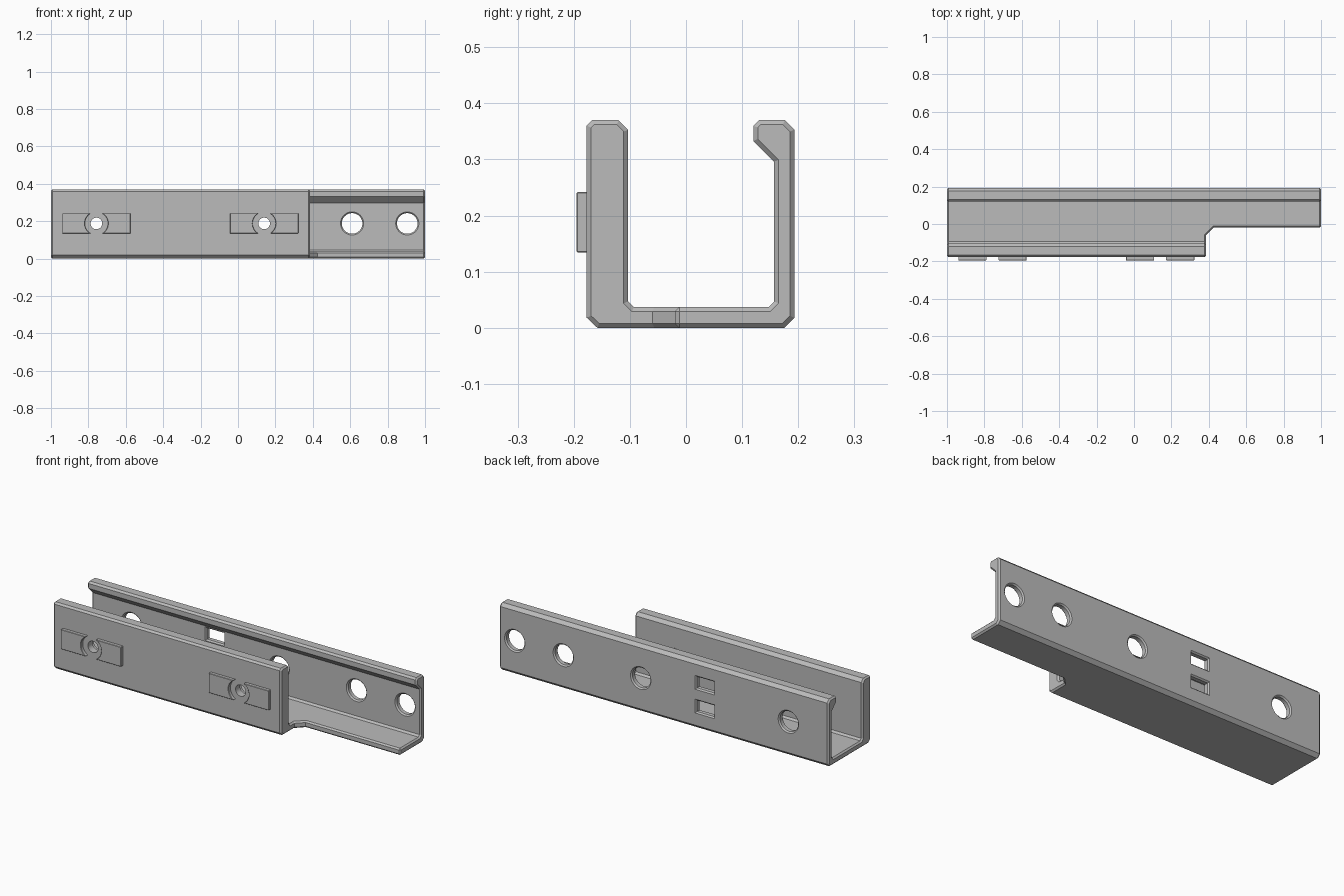
import bpy, bmesh, math

cube = bpy.data.objects.get("Cube")
if cube:
    bpy.data.objects.remove(cube, do_unlink=True)

steel = bpy.data.materials.new("plain grey metal")
GREY = (0.5, 0.5, 0.5, 1)
steel.diffuse_color = GREY
steel.use_nodes = True
steel.node_tree.nodes["Principled BSDF"].inputs["Base Color"].default_value = GREY


def make_object(name, bm):
    bmesh.ops.recalc_face_normals(bm, faces=bm.faces)
    mesh = bpy.data.meshes.new(name)
    bm.to_mesh(mesh)
    bm.free()
    mesh.materials.append(steel)
    ob = bpy.data.objects.new(name, mesh)
    bpy.context.collection.objects.link(ob)
    return ob


def loft(bm, rings):
    """Closed solid through rings of matching points."""
    loops = [[bm.verts.new(p) for p in ring] for ring in rings]
    for a, b in zip(loops, loops[1:]):
        for i in range(len(a)):
            j = (i + 1) % len(a)
            bm.faces.new((a[i], a[j], b[j], b[i]))
    bm.faces.new(loops[0])
    bm.faces.new(loops[-1])


def apply(ob, kind, **settings):
    mod = ob.modifiers.new(kind.lower(), kind)
    for key, value in settings.items():
        setattr(mod, key, value)
    bpy.context.view_layer.objects.active = ob
    bpy.ops.object.modifier_apply(modifier=mod.name)


def cut(ob, cutter):
    apply(ob, 'BOOLEAN', operation='DIFFERENCE', solver='EXACT', object=cutter)
    bpy.data.objects.remove(cutter, do_unlink=True)


def chamfer(ob, width):
    apply(ob, 'BEVEL', width=width, segments=1, limit_method='ANGLE',
          angle_limit=math.radians(60), use_clamp_overlap=True)


def round_cutter(bm, x, z, steps):
    """Turned cutter along y; steps are (y, radius)."""
    n = 40
    loft(bm, [[(x + r * math.cos(i * math.tau / n), y, z + r * math.sin(i * math.tau / n))
               for i in range(n)] for y, r in steps])


def slot_cutter(bm, x, z, steps):
    """Rectangular cutter along y; steps are (y, half width, half height)."""
    loft(bm, [[(x - w, y, z - h), (x + w, y, z - h), (x + w, y, z + h), (x - w, y, z + h)]
              for y, w, h in steps])


FRONT, FRONT_IN = -0.177, -0.103
BACK_IN, BACK = 0.157, 0.193
MID = 0.188
MOUNTS = (-0.757, 0.14)

# Channel: hooked U section run along x
section = [
    (-0.158, 0), (0.175, 0), (BACK, 0.018), (BACK, 0.353), (0.176, 0.37),
    (0.13, 0.37), (0.12, 0.36), (0.12, 0.333), (BACK_IN, 0.296),
    (BACK_IN, 0.047), (0.147, 0.037), (-0.093, 0.037), (FRONT_IN, 0.047),
    (FRONT_IN, 0.353), (-0.12, 0.37), (-0.167, 0.37), (FRONT, 0.36), (FRONT, 0.018)]
bm = bmesh.new()
loft(bm, [[(x, y, z) for y, z in section] for x in (-1, 1)])
channel = make_object("channel", bm)

# Front wall and floor are cut back at one end
step = [(0.385, -0.4), (1.2, -0.4), (1.2, -0.02), (0.425, -0.02), (0.385, -0.06)]
bm = bmesh.new()
loft(bm, [[(x, y, z) for x, y in step] for z in (-0.2, 0.6)])
cut(channel, make_object("step_cutter", bm))
chamfer(channel, 0.008)

# Back wall holes and slots with chamfered rims, front screw holes
bm = bmesh.new()
c, e = 0.007, 0.01
for x in (*MOUNTS, 0.61, 0.905):
    r = 0.055
    round_cutter(bm, x, MID, [(BACK_IN - e, r + c + e), (BACK_IN + c, r),
                              (BACK - c, r), (BACK + e, r + c + e)])
for z in (MID - 0.065, MID + 0.065):
    w, h = 0.052, 0.031
    slot_cutter(bm, -0.25, z, [
        (BACK_IN - e, w + c + e, h + c + e), (BACK_IN + c, w, h),
        (BACK - c, w, h), (BACK + e, w + c + e, h + c + e)])
for x in MOUNTS:
    round_cutter(bm, x, MID, [(FRONT - 0.03, 0.031), (FRONT_IN - 0.035, 0.031),
                              (FRONT_IN - 0.035, 0.05), (FRONT_IN + e, 0.05)])
cut(channel, make_object("hole_cutter", bm))

# Raised pads on both sides of each screw hole
for number, x in enumerate(MOUNTS, 1):
    for side, name in ((-1, "right"), (1, "left")):
        bm = bmesh.new()
        slot_cutter(bm, x + side * 0.1025, MID, [(-0.195, 0.08, 0.054), (-0.172, 0.08, 0.054)])
        pad = make_object(f"{name}_pad_{number}", bm)
        bm = bmesh.new()
        round_cutter(bm, x, MID, [(-0.3, 0.062), (-0.1, 0.062)])
        cut(pad, make_object("pad_cutter", bm))
        chamfer(pad, 0.008)

# Smooth only the shallow curves
for ob in bpy.context.scene.objects:
    ob.select_set(ob.type == 'MESH')
bpy.ops.object.shade_smooth_by_angle(angle=math.radians(25))
